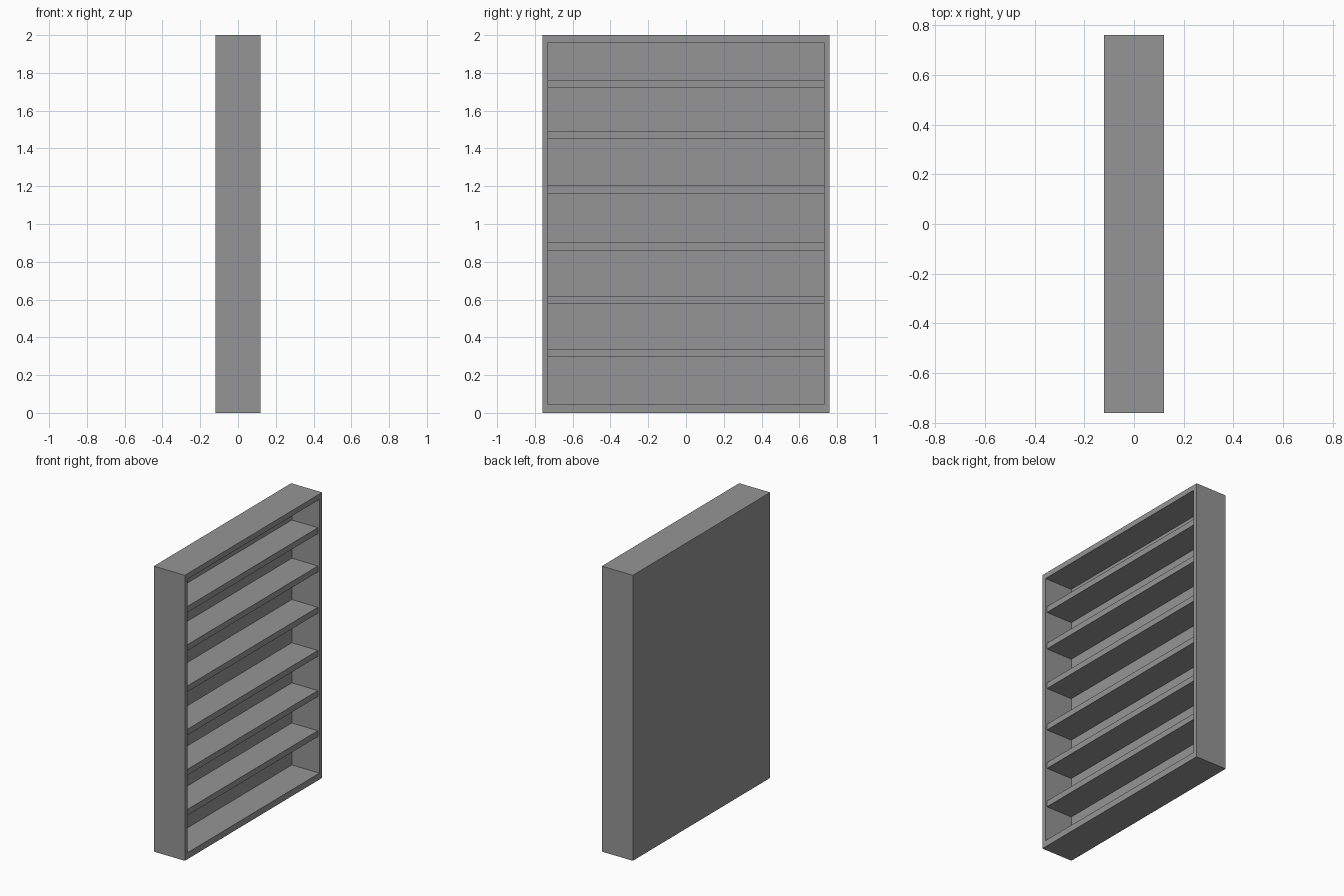
import bpy
import bmesh

cube = bpy.data.objects.get("Cube")
if cube:
    bpy.data.objects.remove(cube, do_unlink=True)

grey = bpy.data.materials.new("plain_grey")
grey.use_nodes = True
colour = (0.30, 0.30, 0.30, 1)
grey.diffuse_color = colour
grey.node_tree.nodes["Principled BSDF"].inputs["Base Color"].default_value = colour


def add_box(name, low, high):
    """Box spanning two opposite corners."""
    bm = bmesh.new()
    bmesh.ops.create_cube(bm, size=1)
    for v in bm.verts:
        v.co = [h if c > 0 else l for c, l, h in zip(v.co, low, high)]
    mesh = bpy.data.meshes.new(name)
    bm.to_mesh(mesh)
    bm.free()
    mesh.materials.append(grey)
    obj = bpy.data.objects.new(name, mesh)
    bpy.context.collection.objects.link(obj)
    return obj


DEPTH, WIDTH, HEIGHT = 0.12, 0.76, 2.0   # half depth, half width, full height
INNER_Y, INNER_BACK = 0.73, -0.094
FLOOR, CEILING = 0.045, 1.962
SHELF_THICKNESS, SHELF_FRONT = 0.042, 0.108

# Case: a solid block whose +x face is inset and pushed in to form the recess
case = add_box("case", (-DEPTH, -WIDTH, 0), (DEPTH, WIDTH, HEIGHT))
bm = bmesh.new()
bm.from_mesh(case.data)
opening = next(f for f in bm.faces if f.normal.x > 0.9)
bmesh.ops.inset_individual(bm, faces=[opening], thickness=0.02)
for v in opening.verts:
    v.co.y = INNER_Y if v.co.y > 0 else -INNER_Y
    v.co.z = CEILING if v.co.z > HEIGHT / 2 else FLOOR
panel = bmesh.ops.extrude_discrete_faces(bm, faces=[opening])["faces"][0]
for v in panel.verts:
    v.co.x = INNER_BACK
bmesh.ops.recalc_face_normals(bm, faces=bm.faces)
bm.to_mesh(case.data)
bm.free()

# Shelves, set slightly back from the front rim
for i, z in enumerate((0.318, 0.599, 0.88, 1.183, 1.472, 1.74)):
    half = SHELF_THICKNESS / 2
    add_box(f"shelf_{i + 1}", (INNER_BACK, -INNER_Y, z - half),
            (SHELF_FRONT, INNER_Y, z + half))
